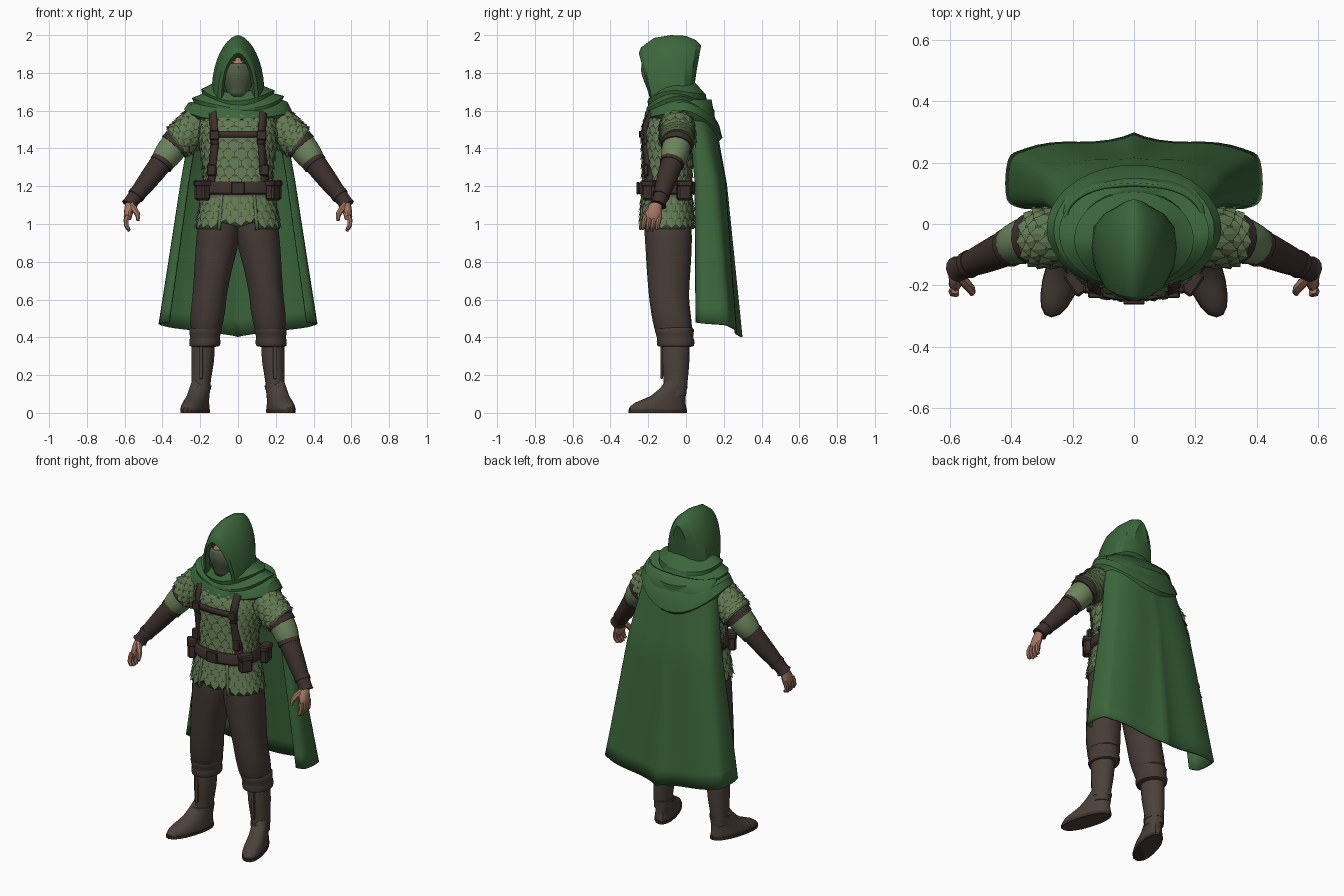
import bpy, bmesh, math
from mathutils import Vector as V

if "Cube" in bpy.data.objects:
    bpy.data.objects.remove(bpy.data.objects["Cube"])

def mat(name, r, g, b):
    m = bpy.data.materials.new(name)
    m.diffuse_color = (r, g, b, 1)
    m.use_nodes = True
    m.node_tree.nodes["Principled BSDF"].inputs["Base Color"].default_value = m.diffuse_color
    return m

GREEN = mat("cloak green", .045, .135, .045)
SCALE = mat("scale green", .125, .190, .085)
GAP = mat("scale shadow green", .070, .110, .045)
SLEEVE = mat("sleeve green", .150, .230, .105)
LEATHER = mat("dark leather", .046, .029, .025)
CLOTH = mat("trouser brown", .063, .044, .037)
BOOT = mat("boot brown", .072, .053, .043)
SKIN = mat("skin", .38, .19, .125)
MASK = mat("mask green", .095, .130, .070)
BROW = mat("red brown brow", .20, .055, .04)

def finish(name, bm, material, thick=0, mirror=False, angle=38):
    me = bpy.data.meshes.new(name)
    bm.to_mesh(me)
    bm.free()
    me.materials.append(material)
    me.shade_smooth()
    me.set_sharp_from_angle(angle=math.radians(angle))
    ob = bpy.data.objects.new(name, me)
    bpy.context.collection.objects.link(ob)
    if thick:
        ob.modifiers.new("thickness", 'SOLIDIFY').thickness = thick
    if mirror:
        ob.modifiers.new("mirror", 'MIRROR')
    return ob

def patch(name, f, nu, nv, material, closed=False, cap=False, **kw):
    """Grid surface from f(u, v); closed wraps u, cap fills both ends."""
    bm = bmesh.new()
    n = nu if closed else nu + 1
    rows = [[bm.verts.new(f(i / nu, j / nv)) for i in range(n)] for j in range(nv + 1)]
    for a, b in zip(rows, rows[1:]):
        for i in range(nu):
            k = (i + 1) % n
            bm.faces.new((a[i], a[k], b[k], b[i]))
    if cap:
        bm.faces.new(rows[0])
        bm.faces.new(rows[-1])
    bmesh.ops.remove_doubles(bm, verts=bm.verts, dist=1e-5)
    bmesh.ops.recalc_face_normals(bm, faces=bm.faces)
    return finish(name, bm, material, **kw)

def curve(p, t):
    """Smooth interpolation through a list of tuples."""
    n = len(p)
    s = min(max(t, 0), 1) * (n - 1)
    i = min(int(s), n - 2)
    s -= i
    q = p[max(i - 1, 0)], p[i], p[i + 1], p[min(i + 2, n - 1)]
    return [b + .5 * s * (c - a + s * (2*a - 5*b + 4*c - d + s * (3*(b - c) + d - a)))
            for a, b, c, d in zip(*q)]

def spow(s, p):
    return math.copysign(abs(s) ** p, s)

def column(rings, p=1, shear=0):
    """Stacked horizontal ellipses (x, y, z, rx, ry); u = 0 is the front."""
    def f(u, v):
        x, y, z, rx, ry = curve(rings, v)
        a = 2 * math.pi * u
        yy = y - ry * spow(math.cos(a), p)
        return V((x + rx * spow(math.sin(a), p) - shear * (yy + .06), yy, z))
    return f

def limb(rings):
    """Round tube along points (x, y, z, r)."""
    def f(u, v):
        x, y, z, r = curve(rings, v)
        t = V(curve(rings, v + .02)[:3]) - V(curve(rings, v - .02)[:3])
        n1 = t.cross(V((0, 1, 0))).normalized()
        n2 = t.cross(n1).normalized()
        a = 2 * math.pi * u
        return V((x, y, z)) + r * (n1 * math.cos(a) + n2 * math.sin(a))
    return f

def scales(name, f, rows, cols, axis, v0=0, v1=1, lift=.014, mirror=False):
    """Overlapping pointed plates laid over the surface f."""
    bm = bmesh.new()
    dv, du = (v1 - v0) / rows, .46 / cols
    for r in range(rows):
        for c in range(cols):
            u = (c + .5 * (r % 2) + .25) / cols
            v = v0 + r * dv
            def pt(a, b, h):
                b = min(b, 1.0)
                p = f(a, b)
                return bm.verts.new(p + (p - axis(a, b)).normalized() * h)
            top, tip = pt(u, v, .004), pt(u, v + dv * 1.35, lift)
            mid = v + dv * .75
            for s in (-1, 1):
                face = bm.faces.new((top, pt(u + s*du, v, .001), pt(u + s*du, mid, lift*.5), tip))
                face.normal_update()
                if face.normal.dot(top.co - axis(u, v)) < 0:
                    face.normal_flip()
    return finish(name, bm, SCALE, mirror=mirror, angle=15)

def box(name, loc, size, material, mirror=False, rot=0):
    bpy.ops.mesh.primitive_cube_add(size=1, location=loc)
    ob = bpy.context.object
    ob.name = name
    for v in ob.data.vertices:
        v.co = V(a * b for a, b in zip(v.co, size))
        c, s = math.cos(rot), math.sin(rot)
        v.co = V((v.co.x*c - v.co.y*s, v.co.x*s + v.co.y*c, v.co.z)) + V(loc)
    ob.location = (0, 0, 0)
    ob.data.materials.append(material)
    bev = ob.modifiers.new("bevel", 'BEVEL')
    bev.width, bev.segments = min(size) * .2, 1
    if mirror:
        ob.modifiers.new("mirror", 'MIRROR')

# torso with scale armour
P = .85
trunk = [(0, -.08, 1.67, .10, .08), (0, -.08, 1.60, .185, .115), (0, -.088, 1.52, .205, .14),
         (0, -.09, 1.42, .20, .14), (0, -.1, 1.3, .18, .128), (0, -.1, 1.18, .18, .128),
         (0, -.1, 1.10, .195, .132)]
torso = column(trunk, P)
core = lambda u, v: V((0, -.1, torso(u, v).z))
patch("tunic_body", torso, 32, 18, GAP, closed=True, cap=True)
scales("tunic_scales", torso, 11, 24, core, .15, .86)

# split skirt: pointed front panel and flared side panels
def skirt(a0, a1, hem, point=0):
    def f(u, v):
        a = math.radians(a0 + (a1 - a0) * u)
        z = 1.17 + (hem + point * abs(2*u - 1) - 1.17) * v
        return V(((.188 + .035*v) * spow(math.sin(a), P),
                  -.1 - (.132 + .013*v) * spow(math.cos(a), P), z))
    return f
for name, f, cols, mir in (("front", skirt(-26, 26, .985, .035), 5, False),
                           ("side", skirt(22, 180, .975), 10, True)):
    patch("skirt_" + name, f, 16, 4, GAP, thick=.012, mirror=mir)
    ax = lambda u, v, f=f: V((0, -.1, f(u, v).z))
    scales("skirt_scales_" + name, f, 4, cols, ax, .15, .93, .012, mirror=mir)
edge = skirt(21, 26, .97)
patch("skirt_trim", lambda u, v: edge(u, v) + V((0, -.012, 0)), 2, 4, SCALE, thick=.01, mirror=True)

# harness straps follow the chest surface
def chest_y(x, z):
    lo, hi = 0, 1
    for _ in range(20):
        m = (lo + hi) / 2
        lo, hi = (m, hi) if curve(trunk, m)[2] > z else (lo, m)
    _, cy, _, rx, ry = curve(trunk, lo)
    s = min(abs(x) / rx, .98) ** (1 / P)
    return cy - ry * (1 - s*s) ** (P / 2)

def strap(name, p, q, w, mirror=False):
    d = V((q[0] - p[0], q[1] - p[1]))
    side = V((-d.y, d.x)).normalized() * w
    def f(u, v):
        c = V(p) + d * v + side * (u - .5)
        return V((c.x, chest_y(c.x, c.y) - .018, c.y))
    patch(name, f, 2, 12, LEATHER, thick=.014, mirror=mirror)
strap("shoulder_strap", (.135, 1.60), (.125, 1.42), .038, True)
strap("lower_strap", (.125, 1.43), (.15, 1.2), .036, True)
strap("chest_strap", (-.13, 1.475), (.13, 1.475), .034)
box("strap_buckle", (.125, chest_y(.125, 1.47) - .022, 1.47), (.05, .02, .05), LEATHER, True)
box("strap_pouch", (.14, chest_y(.14, 1.27) - .022, 1.285), (.05, .03, .06), LEATHER, True)

# belt and pouches
patch("belt", column([(0, -.1, 1.225, .192, .142), (0, -.1, 1.215, .2, .15),
                      (0, -.1, 1.165, .202, .152), (0, -.1, 1.155, .194, .144)], P),
      32, 3, LEATHER, closed=True, cap=True)
box("belt_buckle", (0, -.255, 1.19), (.07, .014, .065), LEATHER)
for n, x, y, r in (("front", .185, -.19, -.9), ("rear", .20, -.01, .2)):
    box(n + "_pouch", (x, y, 1.175), (.05, .075, .1), LEATHER, True, r + (.3 if r < 0 else 0))
    box(n + "_pouch_flap", (x, y, 1.215), (.058, .083, .035), LEATHER, True, r + (.3 if r < 0 else 0))

# arms
sleeve = limb([(.15, -.05, 1.56, .08), (.22, -.045, 1.525, .09), (.28, -.045, 1.465, .092),
               (.325, -.045, 1.43, .09)])
patch("short_sleeve", sleeve, 20, 8, GAP, closed=True, cap=True, mirror=True)
scales("sleeve_scales", sleeve, 5, 12, lambda u, v: (sleeve(u, v) + sleeve(u + .5, v)) / 2,
       .25, .93, .013, mirror=True)
def part(name, rings, material, nu=14, nv=8):
    patch(name, limb(rings), nu, nv, material, closed=True, cap=True, mirror=True)
part("under_sleeve", [(.28, -.045, 1.48, .075), (.34, -.05, 1.41, .076), (.385, -.065, 1.35, .07),
                      (.42, -.08, 1.30, .05)], SLEEVE)
part("arm_strap", [(.315, -.046, 1.435, .084), (.34, -.05, 1.408, .084)], LEATHER, 16, 1)
part("bracer", [(.375, -.062, 1.365, .052), (.405, -.073, 1.325, .06), (.5, -.115, 1.2, .049),
                (.56, -.14, 1.125, .038), (.575, -.148, 1.10, .044)], LEATHER)
for i, (a, b, r) in enumerate((((.395, 1.335), (.41, 1.315), .065), ((.53, 1.163), (.543, 1.146), .046))):
    yy = -.07 - i * .057
    part("bracer_band_%d" % i, [(a[0], yy, a[1], r), (b[0], yy - .007, b[1], r)], LEATHER, 14, 1)

# hands: palm, four fingers, thumb
patch("palm", column([(.568, -.148, 1.125, .024, .028), (.575, -.165, 1.085, .026, .038),
                      (.583, -.175, 1.04, .022, .046), (.583, -.178, 1.02, .015, .042)]),
      12, 6, SKIN, closed=True, cap=True, mirror=True)
for i in range(4):
    y = -.14 - i * .025
    low = .975 - .012 * (i in (1, 2))
    part("finger_%d" % i, [(.584, y, 1.045, .014), (.594, y - .007, 1.01, .0135),
                           (.586, y - .012, .982, .012), (.574, y - .014, low, .008)], SKIN, 7, 4)
part("thumb", [(.567, -.175, 1.10, .018), (.542, -.20, 1.07, .017), (.530, -.217, 1.045, .014),
               (.530, -.228, 1.018, .008)], SKIN, 7, 4)

# trousers, rolled cuffs, boots
def leg(name, rings, material, nv=10, p=1, shear=0):
    patch(name, column(rings, p, shear), 18, nv, material, closed=True, cap=True, mirror=True)
leg("trouser_leg", [(.097, -.095, 1.06, .095, .12), (.104, -.095, .97, .112, .125),
                    (.114, -.092, .87, .112, .122), (.133, -.092, .75, .1, .115),
                    (.15, -.09, .62, .092, .106), (.16, -.08, .53, .092, .104),
                    (.168, -.068, .45, .083, .1), (.17, -.06, .41, .07, .085)], CLOTH, 14, .95)
leg("trouser_cuff", [(.17, -.065, .455, .075, .092), (.172, -.062, .44, .087, .104),
                     (.175, -.058, .40, .08, .096), (.175, -.055, .38, .084, .1),
                     (.177, -.055, .355, .08, .096), (.178, -.055, .35, .06, .08)], CLOTH, 10)
leg("boot_shaft", [(.183, -.055, .40, .062, .075), (.187, -.055, .28, .061, .073),
                   (.195, -.055, .17, .052, .064), (.2, -.062, .09, .05, .062)], BOOT, 8)
leg("boot_foot", [(.203, -.148, 0, .058, .148), (.203, -.15, .025, .062, .152),
                  (.203, -.135, .055, .058, .132), (.202, -.095, .09, .053, .092),
                  (.2, -.065, .14, .05, .064), (.2, -.06, .17, .04, .05)], BOOT, 10, .9, .27)
leg("boot_sole", [(.203, -.15, 0, .063, .154), (.203, -.15, .018, .064, .155)], LEATHER, 1, .9, .27)
leg("ankle_strap", [(.198, -.063, .125, .055, .069), (.197, -.06, .145, .056, .069)], BOOT, 1, 1, .1)
box("boot_flap", (.195, -.128, .27), (.02, .012, .18), BOOT, True)

# cape: U-shaped section widening towards the hem
HEM = [(.365, .05), (.415, .08), (.412, .20), (.35, .255), (.18, .265), (0, .298)]
MID = [(.262, .045), (.30, .075), (.29, .15), (.22, .195), (.11, .21), (0, .217)]
TOP = [(.19, .0), (.225, .02), (.215, .06), (.17, .10), (.10, .125), (0, .135)]
def cape(u, v):
    h = 1 - abs(2*u - 1)
    sx = -1 if u < .5 else 1
    a, b, c = (curve(k, h) for k in (TOP, MID, HEM))
    w = v / .36 if v < .36 else (v - .36) / .64
    p, q = (a, b) if v < .36 else (b, c)
    fold = .007 * v * math.sin(h * 19)
    return V((sx * (p[0] + (q[0] - p[0]) * w), p[1] + (q[1] - p[1]) * w + fold * (h > .3),
              1.66 + (.478 - .075 * h**2 - 1.66) * v))
patch("cape", cape, 40, 14, GREEN, thick=.012)

# draped cowl: (rx, ry, centre y, front z, side z, back z)
COWL = [(.265, .185, -.02, 1.535, 1.575, 1.43), (.285, .208, -.015, 1.55, 1.605, 1.46),
        (.262, .195, -.02, 1.59, 1.645, 1.53), (.235, .180, -.03, 1.60, 1.652, 1.57),
        (.245, .180, -.03, 1.615, 1.672, 1.60), (.19, .155, -.045, 1.635, 1.69, 1.65),
        (.195, .155, -.05, 1.655, 1.71, 1.68), (.14, .125, -.065, 1.675, 1.735, 1.735),
        (.125, .11, -.07, 1.69, 1.75, 1.76), (.09, .085, -.08, 1.66, 1.70, 1.71)]
def cowl(u, v):
    rx, ry, cy, zf, zs, zb = COWL[round(v * 9)]
    a = 2 * math.pi * u
    c = math.cos(a)
    z = zs + ((zf if c > 0 else zb) - zs) * abs(c) ** 1.6
    return V((rx * math.sin(a), cy - ry * c, z + .006 * math.sin(3*a + v*8)))
patch("cowl", cowl, 36, 9, GREEN, closed=True, angle=30)

# hood: arches from the opening to the back (top y, base y, width, top z, base z)
HOOD = [(-.215, -.16, .074, 1.882, 1.68), (-.25, -.185, .088, 1.905, 1.665),
        (-.238, -.18, .106, 1.935, 1.66), (-.17, -.14, .13, 1.985, 1.66),
        (-.08, -.08, .14, 2.0, 1.68), (0, -.01, .132, 1.996, 1.70),
        (.055, .02, .105, 1.972, 1.71), (.08, .04, .055, 1.945, 1.72), (.068, .045, 0, 1.90, 1.73)]
def hood(u, v):
    yt, yb, w, zt, zb = HOOD[round(v * 8)]
    s = min(math.sin(math.pi * u), 1)
    x = w * spow(2*u - 1, 0) * max(1 - s**2.2, 0) ** .6 if abs(u - .5) > 1e-6 else 0
    return V((x, yb + (yt - yb) * s, zb + (zt - zb) * s))
patch("hood", hood, 20, 8, GREEN, angle=28)

# head, mask, eyes and brow
patch("head", lambda u, v: V((.078 * math.sin(math.pi*v) * math.sin(2*math.pi*u),
                              -.13 - .09 * math.sin(math.pi*v) * math.cos(2*math.pi*u),
                              1.80 + .12 * math.cos(math.pi*v))), 20, 12, SKIN, closed=True)
def mask(u, v):
    a = math.radians(-100 + 200 * u)
    k, _ = curve([(.96, 0), (1.06, 0), (1.0, 0), (.82, 0), (.68, 0)], v)
    nose = .014 * max(0, 1 - abs(a) * 2.2) * max(0, 1 - 2*v)
    return V((.08 * k * math.sin(a), -.13 - .095 * k * math.cos(a) - nose,
              1.84 - .165 * v + .012 * math.cos(a) * (1 - v)))
patch("face_mask", mask, 18, 8, MASK, thick=.006)
box("eye", (.032, -.2, 1.853), (.022, .012, .007), LEATHER, True, .3)
box("brow", (.034, -.197, 1.867), (.04, .014, .008), BROW, True, .3)
